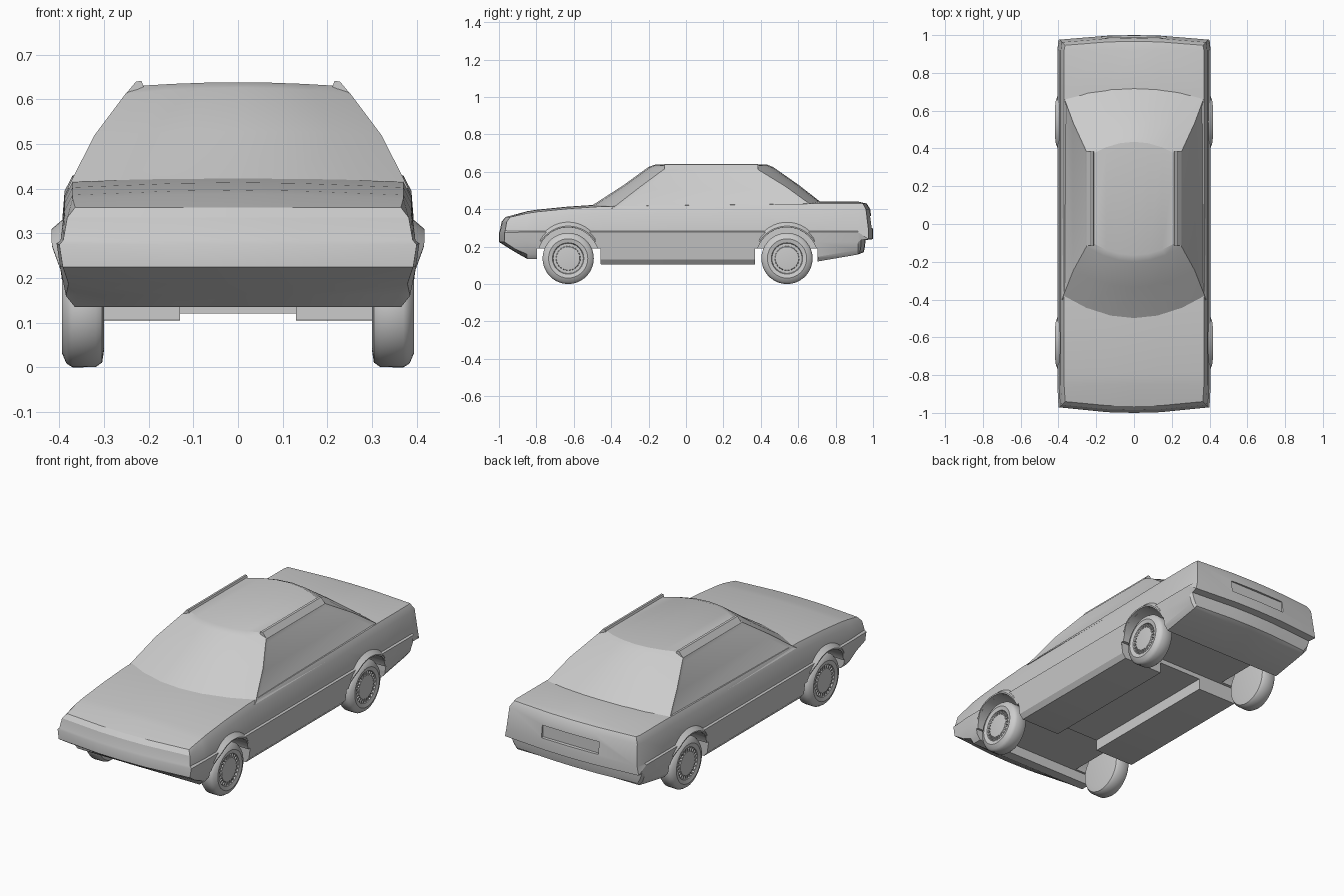
import bpy, bmesh, math
from mathutils import Matrix

if "Cube" in bpy.data.objects:
    bpy.data.objects.remove(bpy.data.objects["Cube"])


def finish(bm, name, angle=28):
    bmesh.ops.remove_doubles(bm, verts=bm.verts, dist=1e-5)
    bmesh.ops.recalc_face_normals(bm, faces=bm.faces)
    me = bpy.data.meshes.new(name)
    bm.to_mesh(me)
    bm.free()
    ob = bpy.data.objects.new(name, me)
    bpy.context.collection.objects.link(ob)
    smooth(ob, angle)
    return ob


def smooth(ob, angle):
    bpy.ops.object.select_all(action='DESELECT')
    ob.select_set(True)
    bpy.context.view_layer.objects.active = ob
    bpy.ops.object.shade_smooth_by_angle(angle=math.radians(angle))


def skin(bm, rows, closed=False):
    """Quads between neighbouring point rows, skipping collapsed corners."""
    grid = [[bm.verts.new(p) for p in r] for r in rows]
    for a, b in zip(grid, grid[1:]):
        n = len(a)
        for i in range(n if closed else n - 1):
            j = (i + 1) % n
            face = []
            for v in (a[i], a[j], b[j], b[i]):
                if all((v.co - f.co).length > 1e-6 for f in face):
                    face.append(v)
            if len(face) > 2:
                bm.faces.new(face)
    return grid


def box(bm, x0, x1, y0, y1, z0, z1):
    m = Matrix.Translation(((x0 + x1) / 2, (y0 + y1) / 2, (z0 + z1) / 2))
    m = m @ Matrix.Diagonal((x1 - x0, y1 - y0, z1 - z0, 1))
    bmesh.ops.create_cube(bm, size=1, matrix=m)


def cut(ob, cutter):
    cutter.hide_render = True
    mod = ob.modifiers.new("cut", 'BOOLEAN')
    mod.operation = 'DIFFERENCE'
    mod.solver = 'EXACT'
    mod.object = cutter
    bpy.ops.object.select_all(action='DESELECT')
    bpy.context.view_layer.objects.active = ob
    ob.select_set(True)
    bpy.ops.object.modifier_apply(modifier="cut")
    bpy.data.objects.remove(cutter)


# Lower body: cross-sections from nose to tail, with a groove under the shoulder
XS = (0, .14, .365, .385, .398, .406, .397, .388, .370, .14, 0)


def section(y, zb, zt):
    zs = (zb, zb, zb, zb + .025, .225, .278, .284, zt - .035, zt, zt + .009, zt + .011)
    return [(x, y, z) for x, z in zip(XS, zs)]


def end(yz, bend, limit):
    pts = []
    for x, (y, z) in zip(XS, yz):
        x = min(x if x <= .14 else x * .985, limit)
        pts.append((x, y + bend * (x / .4) ** 2, z))
    return pts


nose = [(-.90, .163)] * 3 + [(-.94, .187), (-1, .225), (-1, .275), (-.996, .285),
                            (-.985, .335)] + [(-.965, .358)] * 3
tail = [(.95, .17)] * 3 + [(.957, .20), (.96, .235), (1, .24), (1, .285),
                          (.985, .40)] + [(.967, .43)] * 3
stations = [(-.85, .135, .378), (-.8, .135, .386), (-.63, .135, .403), (-.45, .105, .415),
            (-.1, .105, .42), (.36, .105, .425), (.7, .12, .43), (.92, .158, .43)]
caps = (0, .14, 1)
rows = [end(nose, .03, c) for c in caps]
rows += [section(*s) for s in stations]
rows += [end(tail, -.025, c) for c in reversed(caps)]
bm = bmesh.new()
for s in (1, -1):
    skin(bm, [[(s * x, y, z) for x, y, z in r] for r in rows])
body = finish(bm, "body")

# Wheel wells, open axle bays, floor tunnel and plate recess cut from the body
AXLES = (-.63, .54)
for y in AXLES:
    for s in (1, -1):
        bm = bmesh.new()
        m = Matrix.Translation((s * .39, y, .138)) @ Matrix.Rotation(math.pi / 2, 4, 'Y')
        bmesh.ops.create_cone(bm, cap_ends=True, segments=32, radius1=.165,
                              radius2=.165, depth=.24, matrix=m)
        cut(body, finish(bm, "well_cutter"))
for dims in ((-.5, .5, -.797, -.457, .0, .19), (-.5, .5, .368, .703, .0, .19),
             (-.13, .13, -.5, .5, .05, .165), (-.17, .17, .978, 1.1, .30, .365)):
    bm = bmesh.new()
    box(bm, *dims)
    cut(body, finish(bm, "recess_cutter"))
smooth(body, 28)


# Cabin: stacked rings with bowed windscreen and rear window
def ring(w, yfc, yfs, yrs, yrc, zc, zs):
    us = [i / 3 - 1 for i in range(7)]
    front = [(u * w, yfc + (yfs - yfc) * u * u, zc + (zs - zc) * u * u) for u in us]
    rear = [(u * w, yrc + (yrs - yrc) * u * u, zc + (zs - zc) * u * u) for u in reversed(us)]
    return front + rear


bm = bmesh.new()
grid = skin(bm, [ring(.382, -.51, -.40, .70, .75, .415, .40),
                 ring(.321, -.335, -.245, .535, .605, .528, .52),
                 ring(.252, -.20, -.12, .385, .465, .626, .612),
                 ring(.222, -.165, -.10, .37, .435, .638, .63)], closed=True)
for r in (grid[-1], grid[0]):
    for i in range(6):
        bm.faces.new((r[i], r[i + 1], r[12 - i], r[13 - i]))
bmesh.ops.recalc_face_normals(bm, faces=bm.faces)
bm.normal_update()
for a, b in ((6, 7), (13, 0)):
    panes = []
    for k in range(2):
        want = {grid[k][a], grid[k][b], grid[k + 1][a], grid[k + 1][b]}
        panes += [f for f in bm.faces if set(f.verts) == want]
    bmesh.ops.inset_region(bm, faces=panes, thickness=.02, depth=-.006, use_even_offset=True)
finish(bm, "cabin", 22)

# Raised roof edges above the doors
bm = bmesh.new()
for s in (1, -1):
    skin(bm, [[(s * x, y, z) for x, z in ((.252, .611), (.228, .640), (.216, .641), (.211, .628))]
              for y in (-.115, .385)], closed=True)
bmesh.ops.holes_fill(bm, edges=bm.edges)
finish(bm, "roof_edges")

# Wheel arch flares, fading into the body at both ends
bm = bmesh.new()
for y in AXLES:
    for s in (1, -1):
        lip = []
        for i in range(17):
            a = math.radians(30 + 120 * i / 16)
            out = .018 * min(1, (math.sin(a) - .5) / .3)
            lip.append([(s * x, y + r * math.cos(a), .138 + r * math.sin(a))
                        for r, x in ((.165, .385), (.165, .398 + out),
                                     (.172, .399 + out), (.195, .390))])
        skin(bm, lip, closed=True)
finish(bm, "wheel_arch_flares", 35)

# Wheels: lathed tyre and cover, with a ring of small vanes
PROFILE = ((.30, 0), (.30, .10), (.304, .126), (.318, .136), (.37, .137), (.384, .128),
           (.394, .105), (.389, .084), (.38, .080), (.38, .066), (.388, .062), (.393, 0))
for y, end_name in zip(AXLES, ("front", "rear")):
    for s, side in ((1, "right"), (-1, "left")):
        bm = bmesh.new()
        lathe = []
        for i in range(36):
            a = math.tau * i / 36
            lathe.append([(s * x, r * math.cos(a), r * math.sin(a)) for x, r in PROFILE])
        skin(bm, lathe + [lathe[0]])
        for i in range(24):
            first = len(bm.verts)
            box(bm, .376, .387, .062, .081, -.004, .004)
            bm.verts.ensure_lookup_table()
            vs = bm.verts[first:]
            bmesh.ops.rotate(bm, verts=vs, matrix=Matrix.Rotation(math.tau * i / 24, 3, 'X'))
            for v in vs:
                v.co.x *= s
        wheel = finish(bm, end_name + "_" + side + "_wheel", 35)
        wheel.location = (0, y, .137)
